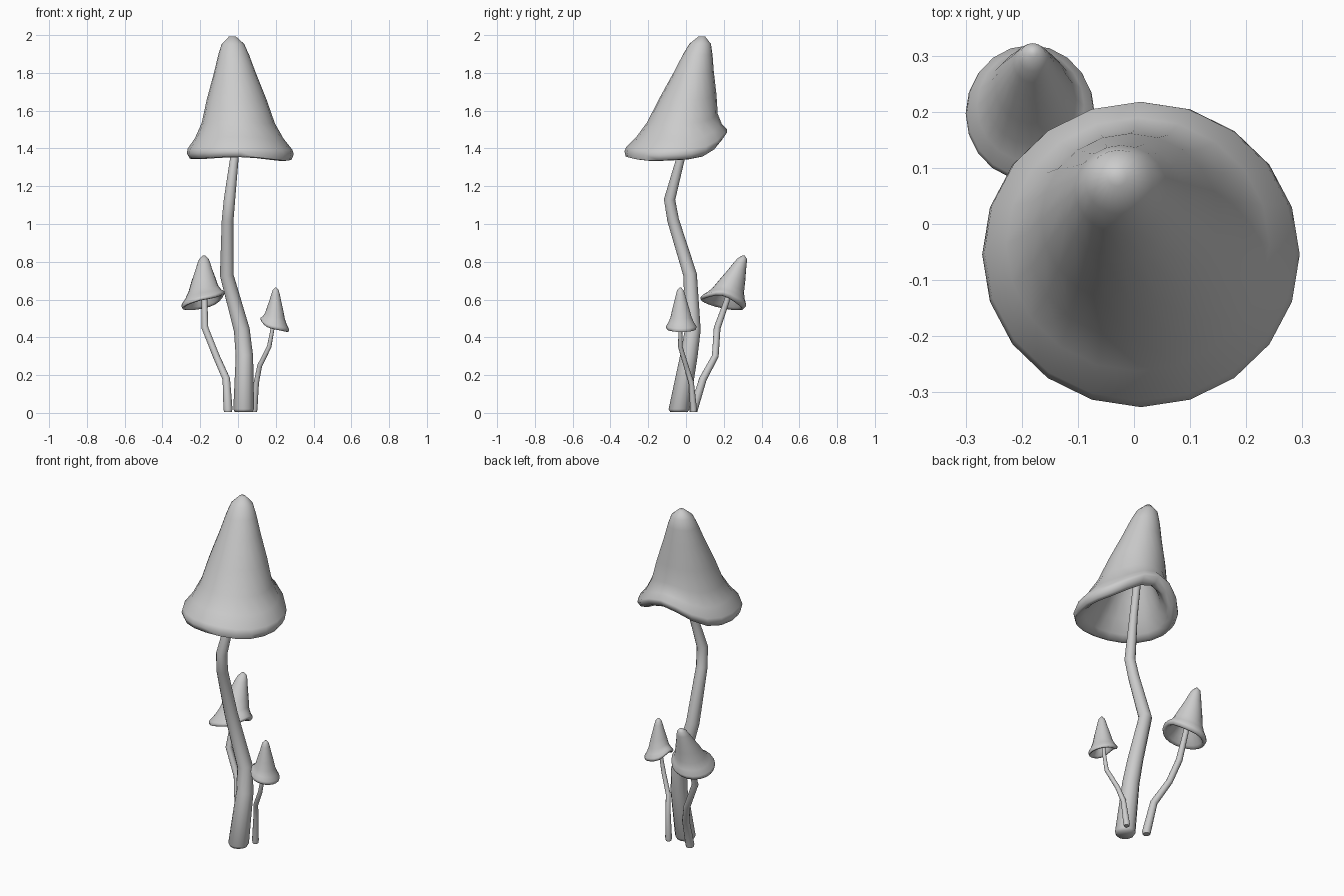
import bpy, bmesh
from math import sin, cos, tau, radians
from mathutils import Vector

if "Cube" in bpy.data.objects:
    bpy.data.objects.remove(bpy.data.objects["Cube"])


def loft(name, rings):
    """Skin a list of equal-length point rings and close both ends."""
    bm = bmesh.new()
    loops = [[bm.verts.new(p) for p in ring] for ring in rings]
    n = len(loops[0])
    for a, b in zip(loops, loops[1:]):
        for i in range(n):
            j = (i + 1) % n
            bm.faces.new((a[i], a[j], b[j], b[i]))
    for ring in (loops[0], loops[-1]):
        mid = bm.verts.new(sum((v.co for v in ring), Vector()) / n)
        for i in range(n):
            bm.faces.new((ring[i], ring[(i + 1) % n], mid))
    bmesh.ops.recalc_face_normals(bm, faces=bm.faces)
    me = bpy.data.meshes.new(name)
    bm.to_mesh(me)
    bm.free()
    ob = bpy.data.objects.new(name, me)
    bpy.context.collection.objects.link(ob)
    bpy.ops.object.select_all(action='DESELECT')
    ob.select_set(True)
    bpy.context.view_layer.objects.active = ob
    bpy.ops.object.shade_smooth_by_angle(angle=radians(65))
    return ob


def stem(name, path, sides=12):
    """Bent tapering tube with a rounded foot; path rows are x, y, z, radius."""
    up = Vector((0, 0, 1))
    pts = [Vector(p[:3]) for p in path]
    frames = [(pts[0], path[0][3] * 0.85, up), (pts[0] + up * 0.015, path[0][3], up)]
    for i in range(1, len(pts)):
        d = (pts[i] - pts[i - 1]).normalized()
        if i + 1 < len(pts):
            d += (pts[i + 1] - pts[i]).normalized()
        frames.append((pts[i], path[i][3], d))
    rings = []
    for c, r, d in frames:
        q = up.rotation_difference(d)
        rings.append([c + q @ Vector((r * cos(tau * k / sides), r * sin(tau * k / sides), 0))
                      for k in range(sides)])
    return loft(name, rings)


# Cap section from tip to lip, then back up the hollow underside:
# (fraction of the way from tip to rim, fraction of rim radius)
CAP = [(0.01, 0.06), (0.075, 0.21), (0.17, 0.29), (0.32, 0.39), (0.55, 0.56), (0.75, 0.685),
       (0.88, 0.83), (0.97, 0.98), (1.01, 1.0), (1.055, 0.95), (1.06, 0.87), (1.02, 0.78),
       (0.92, 0.62), (0.78, 0.46), (0.62, 0.3), (0.48, 0.14)]


def cap(name, tip, rim, rx, ry, tilt=(0, 0), lifts=(), sides=20):
    """Leaning bell; lifts are (direction in degrees, height) of raised or lowered rim folds."""
    tip, rim = Vector(tip), Vector(rim)
    rings = []
    for t, f in CAP:
        c = tip.lerp(rim, t)
        ring = []
        for k in range(sides):
            a = tau * k / sides
            dx, dy = rx * f * cos(a), ry * f * sin(a)
            up = t * (tilt[0] * dx + tilt[1] * dy)
            for deg, h in lifts:
                up += h * f * t ** 1.5 * max(0, cos(a - radians(deg))) ** 4
            ring.append(c + Vector((dx, dy, up)))
        rings.append(ring)
    return loft(name, rings)


# Tall mushroom
stem("tall_stem", [(0.03, -0.037, 0.005, 0.055), (0.034, 0.015, 0.3, 0.046),
                   (0.02, 0.036, 0.44, 0.042),
                   (-0.06, 0.022, 0.73, 0.036), (-0.055, -0.068, 1.02, 0.031),
                   (-0.045, -0.087, 1.13, 0.03), (-0.018, -0.025, 1.36, 0.022),
                   (0.0, 0.035, 1.6, 0.02)])
cap("tall_cap", (-0.03, 0.085, 2.0), (0.012, -0.053, 1.38), 0.283, 0.272,
    lifts=[(90, 0.11), (270, 0.012), (-30, -0.01)])

# Middle mushroom, leaning back and left
stem("middle_stem", [(-0.053, 0.04, 0.005, 0.024), (-0.062, 0.09, 0.18, 0.02),
                     (-0.115, 0.155, 0.3, 0.018), (-0.175, 0.165, 0.45, 0.018),
                     (-0.177, 0.215, 0.59, 0.015), (-0.18, 0.24, 0.68, 0.013)])
cap("middle_cap", (-0.18, 0.305, 0.835), (-0.185, 0.198, 0.59), 0.115, 0.12,
    tilt=(0.2, -0.2), lifts=[(0, 0.025)])

# Small mushroom on the right
stem("small_stem", [(0.085, 0.04, 0.005, 0.018), (0.097, 0.028, 0.16, 0.014),
                    (0.115, 0.0, 0.25, 0.013), (0.165, -0.03, 0.35, 0.012),
                    (0.182, -0.03, 0.44, 0.01), (0.19, -0.03, 0.53, 0.009)])
cap("small_cap", (0.2, -0.03, 0.665), (0.194, -0.025, 0.455), 0.076, 0.081,
    tilt=(-0.2, 0), lifts=[(180, 0.03)])
